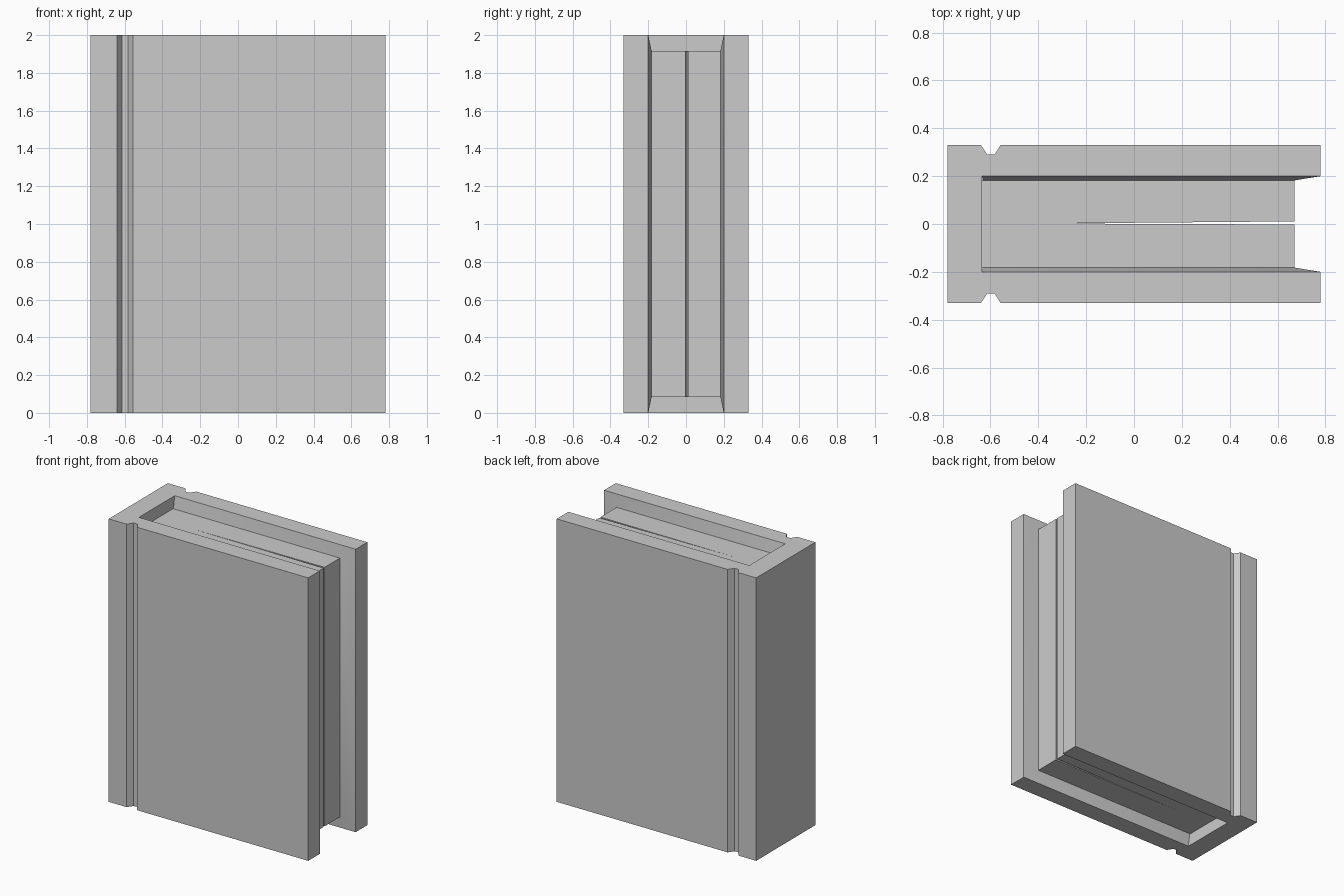
import bpy, bmesh
from math import radians

if "Cube" in bpy.data.objects:
    bpy.data.objects.remove(bpy.data.objects["Cube"])

H = 2.0            # book height
PAGE_Z = 0.085     # inset of the pages from the cover's top and bottom
PAGE_Y = 0.182     # half thickness of the page block
PAGE_X = 0.67      # fore edge of the pages
SPINE_X = -0.635   # inner face of the spine


def extrude_profile(points, z0, z1):
    """Solid prism from an outline in the ground plane."""
    bm = bmesh.new()
    base = bm.faces.new([bm.verts.new((x, y, z0)) for x, y in points])
    top = bmesh.ops.extrude_face_region(bm, geom=[base])["geom"]
    bmesh.ops.translate(bm, vec=(0, 0, z1 - z0),
                        verts=[v for v in top if isinstance(v, bmesh.types.BMVert)])
    bmesh.ops.recalc_face_normals(bm, faces=bm.faces)
    return bm


def finish(bm, name):
    bmesh.ops.recalc_face_normals(bm, faces=bm.faces)
    mesh = bpy.data.meshes.new(name)
    bm.to_mesh(mesh)
    bm.free()
    ob = bpy.data.objects.new(name, mesh)
    bpy.context.collection.objects.link(ob)
    bpy.ops.object.select_all(action='DESELECT')
    ob.select_set(True)
    bpy.context.view_layer.objects.active = ob
    bpy.ops.object.shade_smooth_by_angle(angle=radians(30))
    return ob


# Cover: C-shaped section with a hinge groove on each board
half = [(-0.78, 0.33), (-0.64, 0.33), (-0.613, 0.29), (-0.583, 0.29),
        (-0.557, 0.33), (0.78, 0.33), (0.78, 0.20), (SPINE_X, 0.20)]
cover = extrude_profile(half + [(x, -y) for x, y in reversed(half)], 0, H)

# Inner board faces: sloped border leading in to the page block
inner = [f for f in cover.faces
         if abs(f.normal.y) > 0.99 and abs(abs(f.calc_center_median().y) - 0.2) < 1e-4]
bmesh.ops.inset_individual(cover, faces=inner, thickness=0.05)
for f in inner:
    for v in f.verts:
        v.co.x = PAGE_X if v.co.x > 0 else SPINE_X + 0.003
        v.co.y = PAGE_Y if v.co.y > 0 else -PAGE_Y
        v.co.z = H - PAGE_Z if v.co.z > H / 2 else PAGE_Z
bmesh.ops.delete(cover, geom=inner, context='FACES_ONLY')
finish(cover, "cover")

# Pages: two halves parted by a thin wedge that opens at the fore edge
pages = extrude_profile([(SPINE_X, -PAGE_Y), (PAGE_X, -PAGE_Y), (PAGE_X, -0.002),
                         (-0.37, 0.002), (PAGE_X, 0.011), (PAGE_X, PAGE_Y),
                         (SPINE_X, PAGE_Y)], PAGE_Z, H - PAGE_Z)
finish(pages, "pages")
